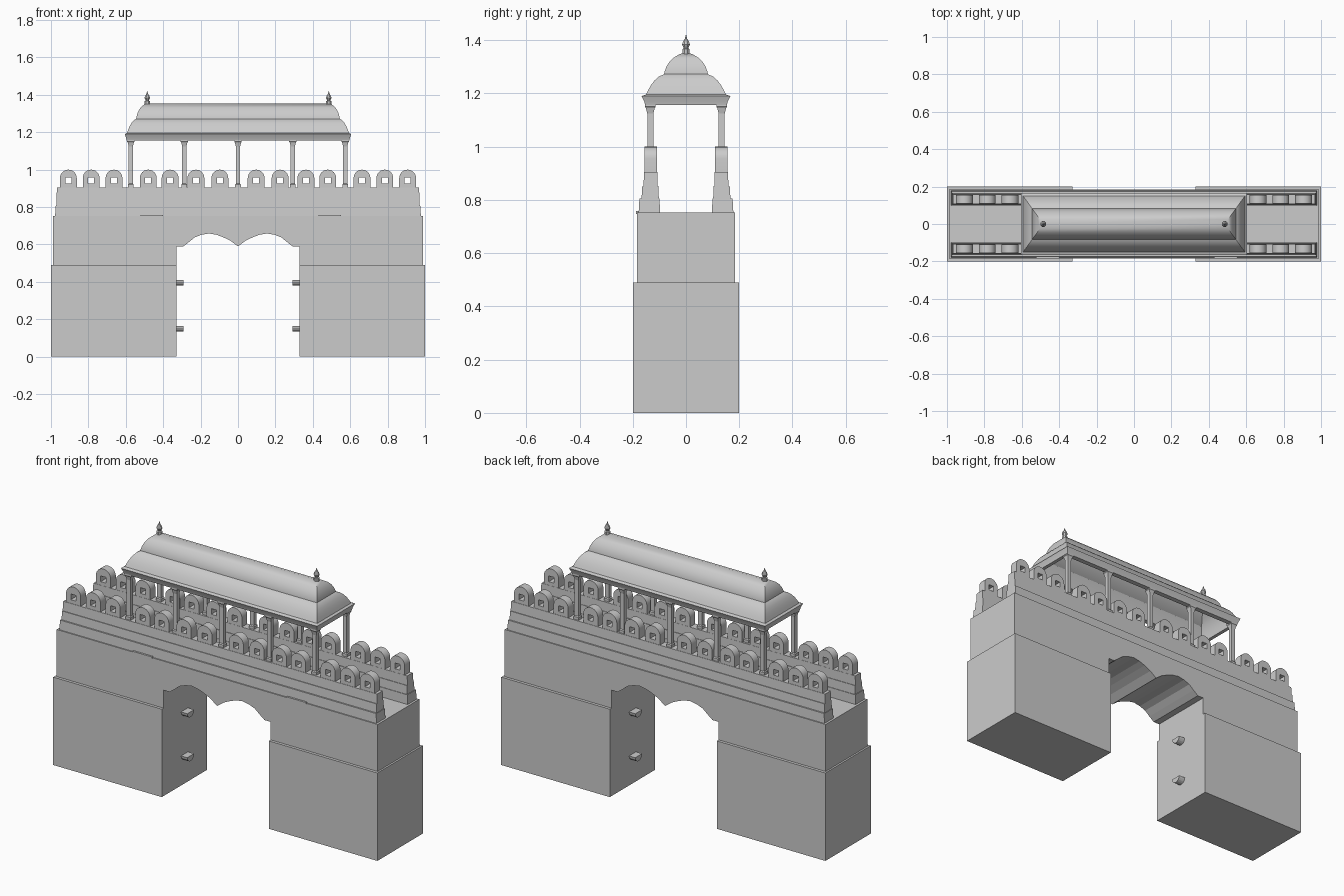
import bpy, bmesh, math

if "Cube" in bpy.data.objects:
    bpy.data.objects.remove(bpy.data.objects["Cube"])

stone = bpy.data.materials.new("pale_grey_stone")
stone.use_nodes = True
stone.diffuse_color = (0.6, 0.6, 0.6, 1)
stone.node_tree.nodes["Principled BSDF"].inputs["Base Color"].default_value = (0.6, 0.6, 0.6, 1)


def finish(name, bm, smooth=False):
    bmesh.ops.remove_doubles(bm, verts=bm.verts, dist=1e-5)
    bmesh.ops.recalc_face_normals(bm, faces=bm.faces)
    me = bpy.data.meshes.new(name)
    bm.to_mesh(me)
    bm.free()
    me.materials.append(stone)
    ob = bpy.data.objects.new(name, me)
    bpy.context.collection.objects.link(ob)
    if smooth:
        bpy.ops.object.select_all(action='DESELECT')
        ob.select_set(True)
        bpy.context.view_layer.objects.active = ob
        bpy.ops.object.shade_smooth_by_angle(angle=math.radians(32))
    return ob


def loft(bm, rings, caps=True):
    loops = [[bm.verts.new(p) for p in ring] for ring in rings]
    n = len(loops[0])
    for a, b in zip(loops, loops[1:]):
        for i in range(n):
            j = (i + 1) % n
            bm.faces.new((a[i], a[j], b[j], b[i]))
    if caps:
        bm.faces.new(loops[0])
        bm.faces.new(loops[-1])


def rect(cx, cy, hx, hy, z):
    return [(cx - hx, cy - hy, z), (cx + hx, cy - hy, z),
            (cx + hx, cy + hy, z), (cx - hx, cy + hy, z)]


def box(bm, x0, x1, y0, y1, z0, z1):
    c = ((x0 + x1) / 2, (y0 + y1) / 2, (x1 - x0) / 2, (y1 - y0) / 2)
    loft(bm, [rect(*c, z0), rect(*c, z1)])


def extrude_y(bm, outline, y0, y1, caps=True):
    loft(bm, [[(x, y, z) for x, z in outline] for y in (y0, y1)], caps)


# Lower piers with round-bottomed pegs on their inner faces
for side, s in (("left", 1), ("right", -1)):
    bm = bmesh.new()
    box(bm, *sorted((s * 0.33, s * 1.0)), -0.2, 0.2, 0, 0.49)
    finish(side + "_pier", bm)
    bm = bmesh.new()
    for top in (0.41, 0.165):
        half = [(0.03 * math.cos(a), top - 0.03 * math.sin(a))
                for a in (math.pi * i / 8 for i in range(9))]
        loft(bm, [[(s * x, y, z) for y, z in half] for x in (0.335, 0.292)])
    finish(side + "_gate_pegs", bm)

# Upper body with the double-scalloped arch
half_arch = [(0, 0.59), (0.04, 0.62), (0.08, 0.639), (0.115, 0.652), (0.155, 0.659),
             (0.195, 0.652), (0.232, 0.638), (0.262, 0.613), (0.292, 0.59),
             (0.33, 0.59), (0.33, 0.48), (0.99, 0.48), (0.99, 0.752)]
outline = half_arch + [(-x, z) for x, z in reversed(half_arch[1:])]
bm = bmesh.new()
extrude_y(bm, outline, -0.184, 0.184)
finish("arch_body", bm)

# Small ledges on the front
bm = bmesh.new()
for x0, x1 in ((-0.52, -0.40), (0.43, 0.55)):
    box(bm, x0, x1, -0.188, -0.17, 0.748, 0.758)
finish("front_ledges", bm)

# Stepped parapets: half length, outer y, inner y, z
steps = [(0.978, 0.178, 0.098, 0.75), (0.975, 0.175, 0.099, 0.805),
         (0.972, 0.167, 0.102, 0.805), (0.97, 0.164, 0.104, 0.853),
         (0.97, 0.16, 0.107, 0.853), (0.968, 0.157, 0.108, 0.905)]
merlon_x = [0.907, 0.785, 0.663, 0.48, 0.363, 0.225, 0.097]
R, HOLE, ZC = 0.045, 0.016, 0.941
for side, s in (("front", -1), ("back", 1)):
    bm = bmesh.new()
    loft(bm, [rect(0, s * (a + b) / 2, h, (a - b) / 2, z) for h, a, b, z in steps])
    finish(side + "_parapet", bm)

    # Round-headed merlons, each a frame around a square hole
    bm = bmesh.new()
    for cx in [m * k for m in merlon_x for k in (-1, 1)]:
        head = [(R * math.cos(a), 0.955 - ZC + R * math.sin(a))
                for a in (math.pi * i / 12 for i in range(13))]
        outer = [(R, 0.9 - ZC)] + head + [(-R, 0.9 - ZC)]
        # Hole points paired with the outer ones, pushed out to the square
        inner = []
        for x, z in outer:
            k = HOLE / max(abs(x), abs(z))
            inner.append((x * k, z * k))
        # Snap the nearest points onto the four hole corners
        for sx in (-1, 1):
            for sz in (-1, 1):
                i = min(range(len(inner)), key=lambda j: (inner[j][0] - sx * HOLE) ** 2
                        + (inner[j][1] - sz * HOLE) ** 2)
                inner[i] = (sx * HOLE, sz * HOLE)
        ya, yb = s * 0.109, s * 0.155
        loops = [(outer, ya), (outer, yb), (inner, yb), (inner, ya), (outer, ya)]
        loft(bm, [[(cx + x, y, ZC + z) for x, z in pts] for pts, y in loops], False)
    finish(side + "_merlons", bm, True)

    # Pavilion columns with flared brackets
    bm = bmesh.new()
    for cx in (-0.573, -0.287, 0, 0.293, 0.573):
        loft(bm, [rect(cx, s * 0.134, w, w, z) for w, z in
                  ((0.0155, 0.9), (0.0155, 0.92), (0.0115, 0.925), (0.0115, 1.125),
                   (0.0165, 1.145), (0.02, 1.15), (0.02, 1.165))])
    finish(side + "_columns", bm)

# Hipped two-tier vaulted roof, hollow below
profile = [(0, 1.335), (0.04, 1.325), (0.07, 1.27), (0.105, 1.245), (0.125, 1.19),
           (0.125, 1.156), (0.153, 1.156), (0.157, 1.17), (0.167, 1.19), (0.15, 1.196),
           (0.142, 1.213), (0.131, 1.232), (0.117, 1.25), (0.101, 1.264), (0.082, 1.272),
           (0.081, 1.28), (0.074, 1.3), (0.063, 1.318), (0.047, 1.334),
           (0.025, 1.347), (0, 1.354)]
bm = bmesh.new()
loft(bm, [rect(0, 0, 0.485 + 0.72 * y, y, z) for y, z in profile], False)
bmesh.ops.dissolve_degenerate(bm, dist=1e-5, edges=bm.edges)
finish("pavilion_roof", bm, True)

# Finials at the ridge ends
turned = [(0.015, 1.345), (0.015, 1.366), (0.009, 1.369), (0.016, 1.384),
          (0.012, 1.395), (0.005, 1.405), (0.001, 1.42)]
for side, s in (("left", 1), ("right", -1)):
    bm = bmesh.new()
    loft(bm, [[(s * 0.485 + r * math.cos(a), r * math.sin(a), z)
               for a in (math.pi * (i + 0.5) / 4 for i in range(8))] for r, z in turned])
    finish(side + "_finial", bm)
